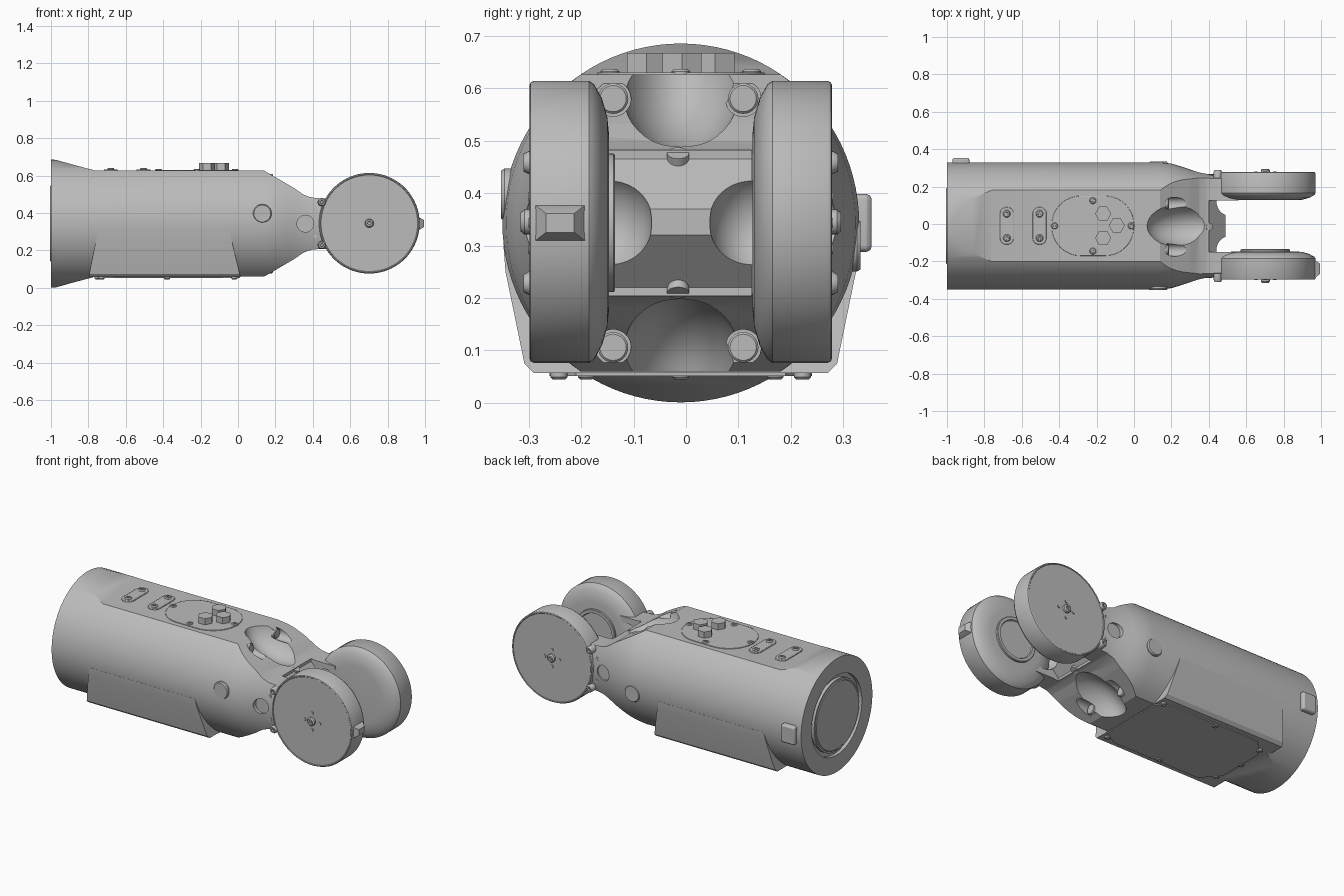
import bpy, bmesh, math
from mathutils import Matrix, Vector

if "Cube" in bpy.data.objects:
    bpy.data.objects.remove(bpy.data.objects["Cube"], do_unlink=True)

YC, ZC = -0.01, 0.343          # long axis of the body
ARM_X, ARM_R = 0.702, 0.269    # fork disc centre and radius

grey = bpy.data.materials.new("machined_grey")
grey.use_nodes = True
grey.diffuse_color = (0.5, 0.5, 0.5, 1)
grey.node_tree.nodes["Principled BSDF"].inputs["Base Color"].default_value = (0.5, 0.5, 0.5, 1)


def finish(name, bm):
    bmesh.ops.recalc_face_normals(bm, faces=bm.faces)
    me = bpy.data.meshes.new(name)
    bm.to_mesh(me)
    bm.free()
    me.materials.append(grey)
    ob = bpy.data.objects.new(name, me)
    bpy.context.collection.objects.link(ob)
    return ob


def skin(name, rings):
    """Closed tube through equal-length rings, capped at both ends."""
    bm = bmesh.new()
    vs = [[bm.verts.new(p) for p in r] for r in rings]
    n = len(vs[0])
    for a, b in zip(vs, vs[1:]):
        for i in range(n):
            bm.faces.new((a[i], a[(i + 1) % n], b[(i + 1) % n], b[i]))
    bm.faces.new(vs[0])
    bm.faces.new(vs[-1])
    return finish(name, bm)


def turned(name, centre, axis, profile, n=32):
    """Lathe (radius, height) pairs about an axis."""
    rot = Vector(axis).to_track_quat('Z', 'Y')
    ang = [2 * math.pi * i / n for i in range(n)]
    return skin(name, [[Vector(centre) + rot @ Vector((r * math.cos(a), r * math.sin(a), h))
                        for a in ang] for r, h in profile])


def prism(name, pts, axis, lo, hi):
    """Extrude a flat outline: xz outline along y, xy along z."""
    put = (lambda p, d: (p[0], d, p[1])) if axis == 'y' else (lambda p, d: (p[0], p[1], d))
    return skin(name, [[put(p, d) for p in pts] for d in (lo, hi)])


def ball(name, centre, radii):
    bm = bmesh.new()
    m = Matrix.Translation(centre) @ Matrix.Diagonal((*radii, 1))
    bmesh.ops.create_uvsphere(bm, u_segments=48, v_segments=32, radius=1, matrix=m)
    return finish(name, bm)


def boolean(ob, cutter, op='DIFFERENCE'):
    mod = ob.modifiers.new("cut", 'BOOLEAN')
    mod.operation, mod.object, mod.solver = op, cutter, 'EXACT'
    dg = bpy.context.evaluated_depsgraph_get()
    dg.update()
    me = bpy.data.meshes.new_from_object(ob.evaluated_get(dg))
    ob.modifiers.clear()
    ob.data = me
    bpy.data.objects.remove(cutter, do_unlink=True)


def bevel(ob, width, angle=30):
    mod = ob.modifiers.new("soft_edge", 'BEVEL')
    mod.width, mod.segments, mod.angle_limit = width, 2, math.radians(angle)


def rounded(cx, cy, hx, hy, r, n=10):
    return [(cx + sx * (hx - r) + r * math.cos(a), cy + sy * (hy - r) + r * math.sin(a))
            for k, (sx, sy) in enumerate(((1, 1), (-1, 1), (-1, -1), (1, -1)))
            for a in [math.pi / 2 * (k + i / n) for i in range(n + 1)]]


def screw(name, centre, axis, r=0.018, h=0.012):
    turned(name, centre, axis, [(r, -0.02), (r, h * 0.6), (r * 0.75, h), (r * 0.4, h),
                                (r * 0.35, h * 0.5)], 20)


# Body: round barrel trimmed by its side outline
stations = [(-1, .34), (.14, .34), (.2, .333), (.26, .315), (.32, .295), (.38, .281), (.44, .275), (.56, .274)]
body = skin("body", [[(x, YC + w * math.cos(a), ZC + .342 * math.sin(a))
                      for a in [2 * math.pi * i / 96 for i in range(96)]] for x, w in stations])
half = [(-1.1, .36), (-.97, .34), (-.87, .312), (-.76, .283), (.14, .283), (.3, .19), (.35, .155), (.39, .14), (.44, .135), (.7, .135)]
outline = [(x, ZC + h) for x, h in half] + [(x, ZC - h) for x, h in reversed(half)]
boolean(body, prism("trim", outline, 'y', -1, 1), 'INTERSECT')

# Fork throat: wedge-shaped web with hollows beside it
throat = [(.41, .7), (.4, .465), (.49, .37), (.49, .32), (.4, .22), (.41, 0), (.8, 0), (.8, .7)]
boolean(body, prism("throat", throat, 'y', YC - .14, YC + .135))
for s in (-1, 1):
    boolean(body, ball("hollow", (.5, YC + s * .135, ZC), (.1, .08, .1)))

# Scoops above and below, with recessed bolts
for s in (-1, 1):
    boolean(body, ball("scoop", (.3, YC, ZC + s * .32), (.235, .13, .185)))
    for t in (-1, 1):
        spot = (.17, YC - .005 + t * .124, ZC + s * .237)
        boolean(body, turned("bolt_bore", spot, (1, 0, 0), [(.034, 0), (.034, .3)]))
        turned("recessed_bolt", spot, (1, 0, 0), [(.029, -.01), (.029, .012), (.025, .016)])
    turned("web_plug", (.4, YC - .005, ZC + s * .128), (.6, 0, s), [(.021, -.03), (.021, .006)])
    # Round recess on each side of the neck
    boolean(body, turned("neck_recess", (.36, YC + s * .27, ZC), (0, s, 0), [(.045, 0), (.045, .1)]))

# Ring groove in the rear end
groove = turned("groove", (-1.05, YC, ZC), (1, 0, 0), [(.24, 0), (.24, .07)], 64)
boolean(groove, turned("core", (-1.1, YC, ZC), (1, 0, 0), [(.215, 0), (.215, .2)], 64))
boolean(body, groove)
turned("rear_cap", (-1, YC, ZC), (1, 0, 0), [(.2, -.004), (.205, 0), (.205, .02)], 64)

# Flat-bottomed belly housing
belly = skin("belly_housing", [[(x + k * d, YC + s * w, z) for s, w, z, d in
              ((-1, .338, .3, 1), (-1, .334, .25, .8), (-1, .298, .075, .1), (-1, .28, .057, 0),
               (1, .28, .057, 0), (1, .298, .075, .1), (1, .334, .25, .8), (1, .338, .3, 1))]
             for x, k in ((-.8, .05), (.015, -.06))])
cover = [(-.75, -.15), (-.66, -.25), (-.08, -.25), (.01, -.2), (.01, .2), (-.08, .25), (-.66, .25), (-.75, .15)]
prism("belly_cover", [(x, YC + y) for x, y in cover], 'z', .051, .07)
for x, y in ((-.75, 0), (-.38, -.232), (-.38, .232), (-.02, -.232), (-.02, .232), (-.73, -.18), (-.73, .18)):
    screw("belly_screw", (x, YC + y, .055), (0, 0, -1), .016, .01)

# Fork arms: turned discs with shouldered inner faces
for s, side in ((-1, "right"), (1, "left")):
    prof = [(.258, .285), (.261, .288), (.266, .286), (ARM_R, .28), (ARM_R, .175), (.262, .165),
            (.235, .15), (.2, .14), (.17, .137)]
    turned("fork_disc_" + side, (ARM_X, YC, ZC + .002), (0, s, 0), prof, 96)
    face = YC + s * .287
    screw("hub_screw", (ARM_X, face, ZC + .002), (0, s, 0), .024, .018)
    for dx, dz in ((.05, 0), (-.05, 0), (0, .05), (0, -.05)):
        turned("hub_pin", (ARM_X + dx, face, ZC + dz), (0, s, 0), [(.009, -.01), (.009, .003)], 16)
    for t in (-1, 1):
        screw("neck_screw", (.448, YC + s * .275, ZC + t * .115), (0, s, 0), .022, .025)
        turned("neck_pin", (.412, YC + s * .245, ZC + t * .068), (0, s, 0), [(.01, -.01), (.01, .03)], 16)
    # Round side cap
    turned("side_cap", (.13, YC + s * .3, .397 if s < 0 else .3), (0, s, 0),
           [(.05, -.02), (.05, .036), (.045, .043)])
turned("inner_bearing", (ARM_X, YC - .145, ZC), (0, 1, 0),
       [(.132, 0), (.132, .017), (.128, .02), (.112, .02), (.108, .013)], 64)

# Chamfered stop block on the tip of one disc
skin("stop_block", [[(x, YC - .23 + sy * hy, ZC + sz * hz) for sy, sz in ((-1, -1), (1, -1), (1, 1), (-1, 1))]
                    for x, hy, hz in ((.93, .05, .045), (.965, .05, .036), (.995, .027, .018))])

# Top access plate, its screws and three hex nuts
TOP = ZC + .283
plate = rounded(-.22, YC, .22, .16, .155, 16)
bevel(prism("access_plate", plate, 'z', TOP - .01, TOP + .004), .002)
for x, y in ((-.425, 0), (-.015, 0), (-.22, .135), (-.22, -.135)):
    screw("plate_screw", (x, YC + y, TOP), (0, 0, 1), .018, .01)
for x, y in ((-.165, .065), (-.165, -.065), (-.092, .002)):
    turned("hex_nut", (x, YC + y, TOP), (0, 0, 1), [(.043, -.01), (.043, .041)], 6)

# Two strap plates toward the rear
for x in (-.68, -.505):
    bevel(prism("strap_plate", rounded(x, YC, .037, .1, .035), 'z', TOP - .01, TOP + .007), .003)
    for y in (-.065, .065):
        screw("strap_screw", (x, YC + y, TOP), (0, 0, 1), .02, .014)

# Rear side latch
bevel(prism("side_latch", rounded(-.925, ZC, .045, .055, .012, 4), 'y', .3, .354), .01)

# Smooth shading with sharp edges kept
bpy.ops.object.select_all(action='DESELECT')
for ob in bpy.context.scene.objects:
    if ob.type == 'MESH':
        ob.select_set(True)
        bpy.context.view_layer.objects.active = ob
bpy.ops.object.shade_smooth_by_angle(angle=math.radians(30))
